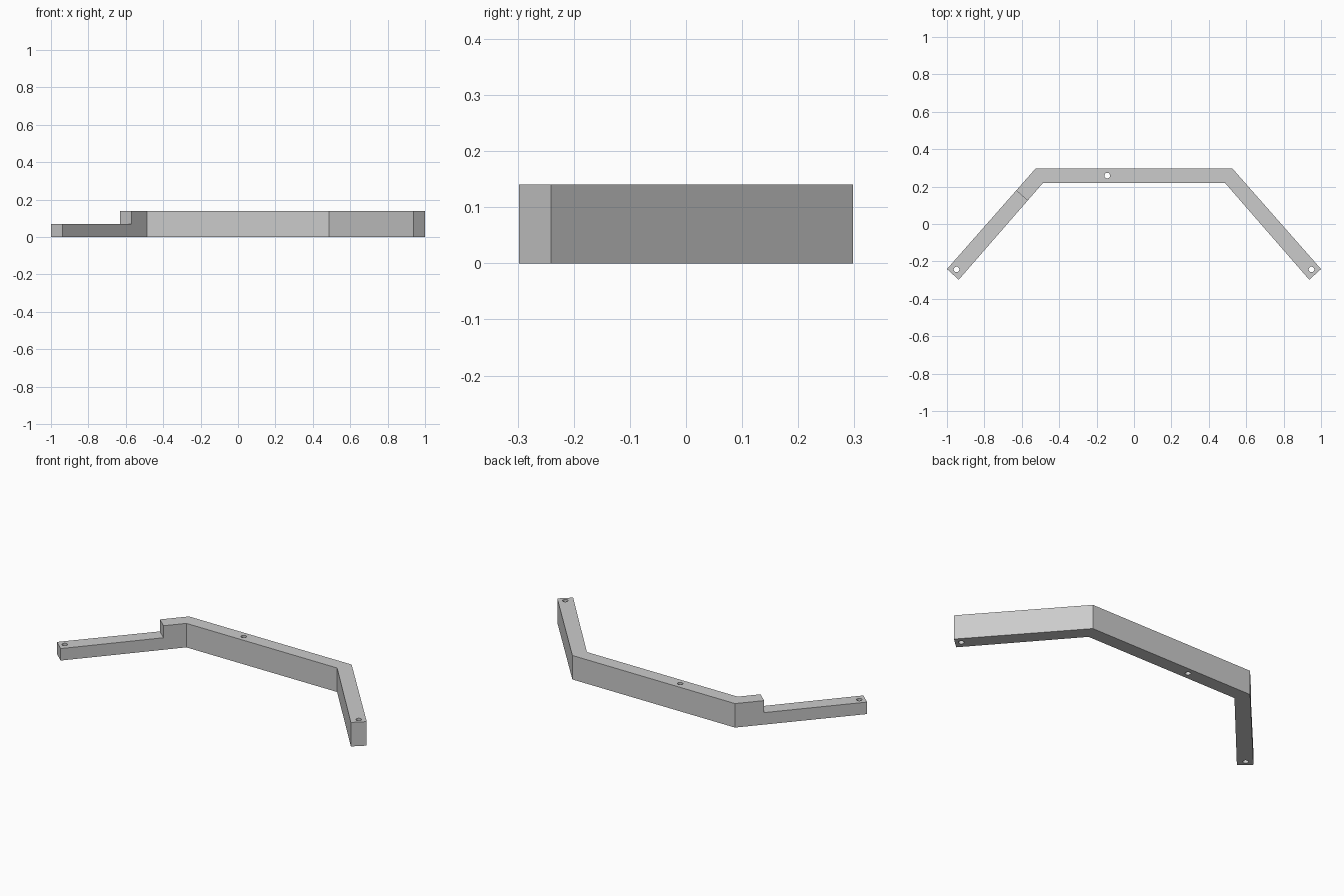
import bpy, bmesh, math
from mathutils import Vector

cube = bpy.data.objects.get("Cube")
if cube:
    bpy.data.objects.remove(cube, do_unlink=True)

HEIGHT, STEP = 0.14, 0.07
HOLE_RADIUS = 0.015

grey = bpy.data.materials.new("plain_grey")
grey.use_nodes = True
colour = (0.6, 0.6, 0.6, 1)
grey.diffuse_color = colour
grey.node_tree.nodes["Principled BSDF"].inputs["Base Color"].default_value = colour


def prism(name, outline, bottom, top):
    """Extrude a flat outline between two heights."""
    bm = bmesh.new()
    face = bm.faces.new([bm.verts.new((x, y, bottom)) for x, y in outline])
    ext = bmesh.ops.extrude_face_region(bm, geom=[face])
    verts = [v for v in ext["geom"] if isinstance(v, bmesh.types.BMVert)]
    bmesh.ops.translate(bm, verts=verts, vec=(0, 0, top - bottom))
    bmesh.ops.recalc_face_normals(bm, faces=bm.faces)
    mesh = bpy.data.meshes.new(name)
    bm.to_mesh(mesh)
    bm.free()
    mesh.materials.append(grey)
    ob = bpy.data.objects.new(name, mesh)
    bpy.context.collection.objects.link(ob)
    return ob


# Bent bar: half outline mirrored across x
half = [(0.525, 0.298), (1.0, -0.241), (0.937, -0.298), (0.487, 0.219)]
bar = prism("bent_bar", half + [(-x, y) for x, y in reversed(half)], 0, HEIGHT)

# Cutter lowering the outer part of the right arm
along = Vector((-0.475, -0.539)).normalized()
across = Vector((-along.y, along.x))
edge = Vector((-0.599, 0.152))
cutters = [prism("step_cutter", [edge - across * 0.1, edge + across * 0.1,
                                 edge + across * 0.1 + along,
                                 edge - across * 0.1 + along], STEP, 0.3)]

# Round screw holes, one in each arm end and one in the middle beam
for cx, cy in [(-0.949, -0.243), (0.949, -0.243), (-0.143, 0.259)]:
    ring = [(cx + HOLE_RADIUS * math.cos(a), cy + HOLE_RADIUS * math.sin(a))
            for a in (math.tau * i / 24 for i in range(24))]
    cutters.append(prism("hole_cutter", ring, -0.1, 0.3))

for cutter in cutters:
    cutter.hide_render = True
    cut = bar.modifiers.new(cutter.name, "BOOLEAN")
    cut.operation, cut.solver, cut.object = "DIFFERENCE", "EXACT", cutter

# Bake the cuts and discard the cutters
graph = bpy.context.evaluated_depsgraph_get()
baked = bpy.data.meshes.new_from_object(bar.evaluated_get(graph))
bar.modifiers.clear()
bar.data = baked
for cutter in cutters:
    bpy.data.objects.remove(cutter, do_unlink=True)

# Smooth hole walls, crisp bar edges
bpy.ops.object.select_all(action="DESELECT")
bar.select_set(True)
bpy.context.view_layer.objects.active = bar
bpy.ops.object.shade_smooth_by_angle(angle=math.radians(30))
